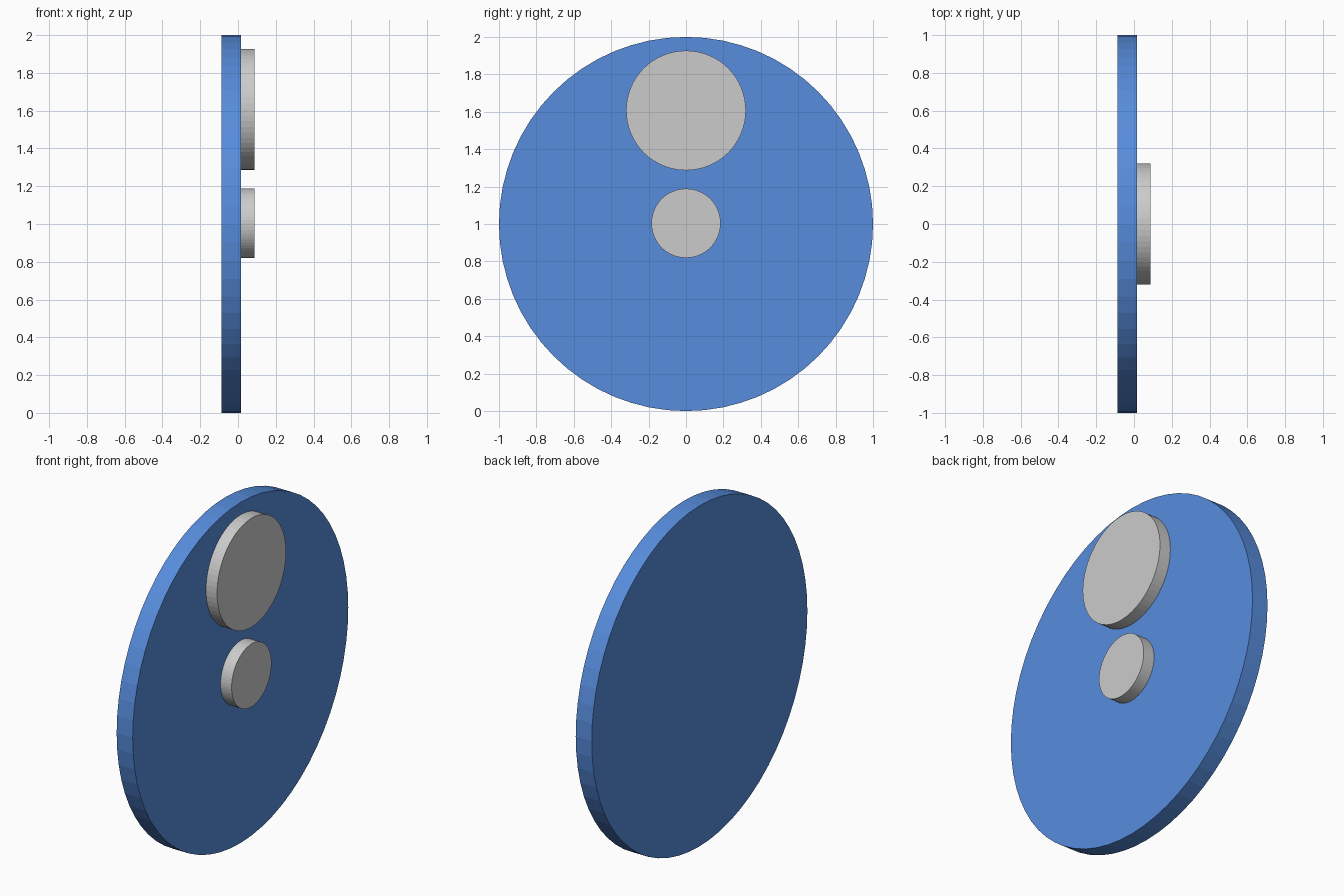
import bpy
import math

if "Cube" in bpy.data.objects:
    bpy.data.objects.remove(bpy.data.objects["Cube"])


def disc(name, radius, x0, x1, z, sides=64):
    """Flat-sided disc facing +x, spanning x0 to x1."""
    bpy.ops.mesh.primitive_cylinder_add(
        vertices=sides, radius=radius, depth=x1 - x0,
        location=((x0 + x1) / 2, 0, z), rotation=(0, math.pi / 2, 0))
    obj = bpy.context.object
    obj.name = name
    return obj


# Blue backing plate
plate = disc("round_plate", 1.0, -0.088, 0.016, 1.0)
blue = bpy.data.materials.new("blue")
blue.diffuse_color = (0.095, 0.265, 0.72, 1)
blue.use_nodes = True
blue.node_tree.nodes["Principled BSDF"].inputs["Base Color"].default_value = blue.diffuse_color
plate.data.materials.append(blue)

# Grey raised discs on the +x face
disc("upper_disc", 0.32, 0.016, 0.088, 1.607)
disc("centre_disc", 0.185, 0.016, 0.088, 1.004)
